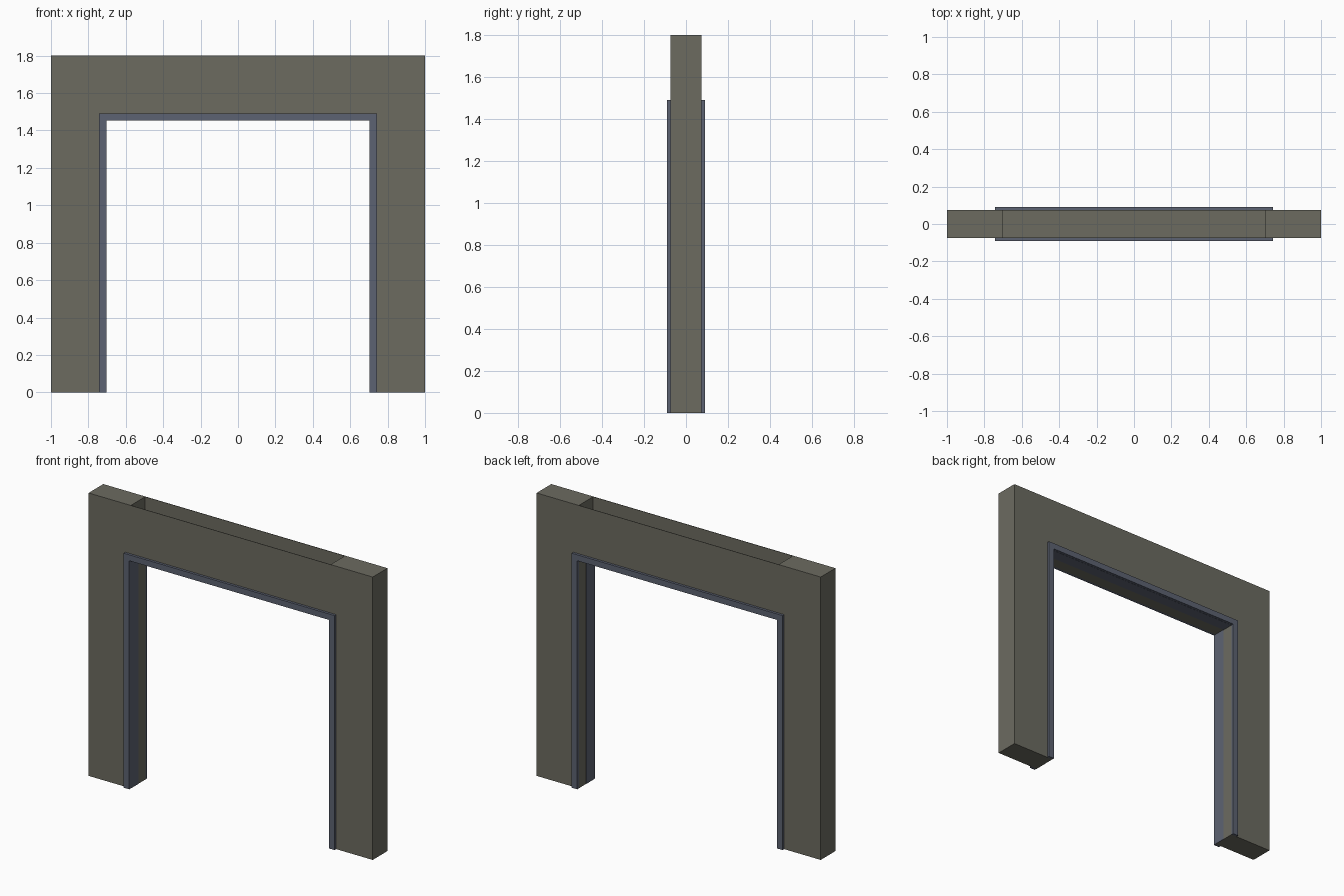
import bpy, bmesh

if "Cube" in bpy.data.objects:
    bpy.data.objects.remove(bpy.data.objects["Cube"])

# Main dimensions
W, H = 1.0, 1.8          # outer half width, height
IX, IZ = 0.703, 1.454    # opening half width, height
TX, TZ = 0.742, 1.492    # outer edge of the trim
D, TD = 0.074, 0.09      # half depth of wall and of trim
S = 0.003                # sheet thickness


def material(name, rgb):
    m = bpy.data.materials.new(name)
    m.diffuse_color = (*rgb, 1)
    m.use_nodes = True
    m.node_tree.nodes["Principled BSDF"].inputs["Base Color"].default_value = m.diffuse_color
    return m


stone = material("warm_grey", (0.150, 0.147, 0.118))
metal = material("blue_grey", (0.108, 0.124, 0.168))


def finish(bm, name, mat):
    bmesh.ops.recalc_face_normals(bm, faces=bm.faces)
    me = bpy.data.meshes.new(name)
    bm.to_mesh(me)
    bm.free()
    me.materials.append(mat)
    ob = bpy.data.objects.new(name, me)
    bpy.context.collection.objects.link(ob)
    return ob


def box(name, lo, hi, mat):
    bm = bmesh.new()
    bmesh.ops.create_cube(bm, size=1)
    for v in bm.verts:
        v.co = [(a + b) / 2 + c * (b - a) for a, b, c in zip(lo, hi, v.co)]
    return finish(bm, name, mat)


def extrude_xz(name, points, y0, y1, mat):
    bm = bmesh.new()
    face = bm.faces.new([bm.verts.new((x, y0, z)) for x, z in points])
    ext = bmesh.ops.extrude_face_region(bm, geom=[face])["geom"]
    moved = [g for g in ext if isinstance(g, bmesh.types.BMVert)]
    bmesh.ops.translate(bm, verts=moved, vec=(0, y1 - y0, 0))
    return finish(bm, name, mat)


# Posts, with a thin metal lining on half of each jamb
for side, s in (("left", -1), ("right", 1)):
    x0, x1 = sorted((s * IX, s * W))
    box(side + "_post", (x0, -D, 0), (x1, D, H), stone)
    x0, x1 = sorted((s * IX, s * (IX - 0.001)))
    box(side + "_jamb_lining", (x0, -D, 0), (x1, 0, IZ), metal)

# Lintel: an open trough with front and back sheets and a floor
for side, s in (("front", -1), ("back", 1)):
    y0, y1 = sorted((s * D, s * (D - S)))
    box(side + "_lintel_sheet", (-IX, y0, IZ), (IX, y1, H), stone)
box("lintel_floor", (-IX, -D + S, IZ), (IX, D - S, IZ + S), stone)
box("lintel_lining", (-IX, 0, IZ - 0.001), (IX, D, IZ), metal)

# Raised trim around the opening, both faces
outline = [(-TX, 0), (-TX, TZ), (TX, TZ), (TX, 0),
           (IX, 0), (IX, IZ), (-IX, IZ), (-IX, 0)]
for side, s in (("front", -1), ("back", 1)):
    extrude_xz(side + "_trim", outline, s * D, s * TD, metal)
